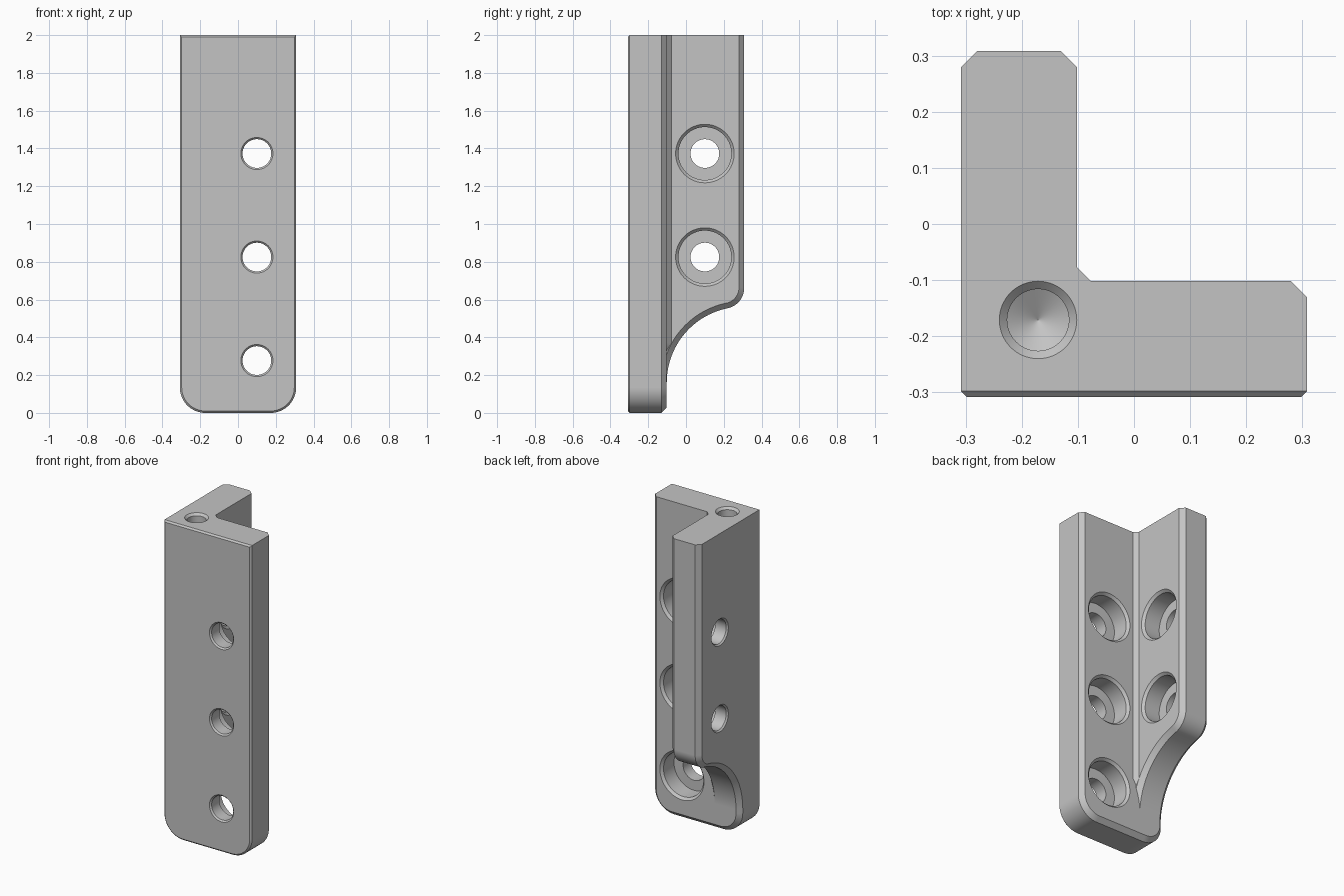
import bpy, bmesh, math
from mathutils import Matrix, Vector

cube = bpy.data.objects.get("Cube")
if cube:
    bpy.data.objects.remove(cube, do_unlink=True)

W = 0.308        # half width of the bracket
IN = -0.102      # inner face of both walls
CH = 0.028       # large chamfer
TOP = 2.0

grey = bpy.data.materials.new("plain_grey")
grey.use_nodes = True
grey.diffuse_color = (0.55, 0.55, 0.55, 1)
grey.node_tree.nodes["Principled BSDF"].inputs["Base Color"].default_value = (0.55, 0.55, 0.55, 1)


def loft(name, rings):
    """Closed solid through rings of equal point count."""
    bm = bmesh.new()
    loops = [[bm.verts.new(p) for p in r] for r in rings]
    n = len(loops[0])
    for a, b in zip(loops, loops[1:]):
        for k in range(n):
            bm.faces.new((a[k], a[(k + 1) % n], b[(k + 1) % n], b[k]))
    bm.faces.new(loops[0])
    bm.faces.new(loops[-1])
    bmesh.ops.recalc_face_normals(bm, faces=bm.faces)
    me = bpy.data.meshes.new(name)
    bm.to_mesh(me)
    bm.free()
    me.materials.append(grey)
    ob = bpy.data.objects.new(name, me)
    bpy.context.collection.objects.link(ob)
    return ob


def lathe(name, profile, matrix, seg=64):
    """Turned cutter from (radius, depth) pairs along local z."""
    return loft(name, [[matrix @ Vector((r * math.cos(2 * math.pi * k / seg),
                                         r * math.sin(2 * math.pi * k / seg), t))
                        for k in range(seg)] for r, t in profile])


def arc(cx, cy, r, a0, a1, n):
    return [(cx + r * math.cos(math.radians(a0 + (a1 - a0) * k / n)),
             cy + r * math.sin(math.radians(a0 + (a1 - a0) * k / n))) for k in range(n + 1)]


def boolean(target, tool, operation):
    tool.hide_render = True
    mod = target.modifiers.new(operation.lower(), 'BOOLEAN')
    mod.operation, mod.solver, mod.object = operation, 'EXACT', tool
    bpy.context.view_layer.objects.active = target
    bpy.ops.object.modifier_apply(modifier=mod.name)
    bpy.data.objects.remove(tool, do_unlink=True)


# Front wall: rounded lower corners, small front chamfer, large back chamfer
def front_ring(y, inset, top):
    c, r = 0.135, 0.135 - inset
    pts = [(-W + inset, top)] + arc(-W + c, c, r, 180, 270, 16)
    pts += arc(W - c, c, r, 270, 360, 16) + [(W - inset, top)]
    return [(x, y, z) for x, z in pts]


bracket = loft("angle_bracket", [front_ring(-W, 0.01, TOP - 0.01), front_ring(-W + 0.01, 0, TOP),
                                 front_ring(IN - CH, 0, TOP), front_ring(IN, CH, TOP)])


# Side wall: S-curved lower edge sweeping into the front wall
def side_ring(x, inset):
    r, big = 0.11, 0.402
    cy, by = W - r, IN + big
    bz = 0.16
    cz = bz + math.sqrt((r + big) ** 2 - (by - cy) ** 2)
    a = math.degrees(math.atan2(bz - cz, by - cy))
    pts = [(-0.25, TOP), (W - inset, TOP)] + arc(cy, cz, r - inset, 0, a, 16)
    pts += arc(by, bz, big + inset, a + 180, 180, 32)[1:] + [(-0.25, bz)]
    return [(x, y, z) for y, z in pts]


side_wall = loft("side_wall", [side_ring(-W, CH), side_ring(-W + CH, 0),
                               side_ring(IN - CH, 0), side_ring(IN, CH)])
boolean(bracket, side_wall, 'UNION')

# Inner corner strip, tapering to a point at its lower end
corner = [(-0.115, -0.115, 0.29), (-0.072, -0.107, 0.373), (-0.107, -0.072, 0.367)]
strip = loft("corner_strip", [corner, [(x, y, TOP) for x, y, z in corner]])
boolean(bracket, strip, 'UNION')

# Counterbored screw holes in both walls
screw = [(0.095, -0.01), (0.076, 0.009), (0.076, 0.086),
         (0.14, 0.086), (0.14, 0.191), (0.165, 0.216)]
along_y = Matrix.Rotation(-math.pi / 2, 4, 'X')
along_x = Matrix.Rotation(math.pi / 2, 4, 'Y')
for z in (0.277, 0.825, 1.373):
    boolean(bracket, lathe("front_hole_cutter", screw,
                           Matrix.Translation((0.1, -W, z)) @ along_y), 'DIFFERENCE')
    if z > 0.5:
        boolean(bracket, lathe("side_hole_cutter", screw,
                               Matrix.Translation((-W, 0.1, z)) @ along_x), 'DIFFERENCE')

# Blind drilled hole in the top, with a conical bottom
drill = [(0.079, -0.01), (0.055, 0.014), (0.055, 0.30), (0.0005, 0.333)]
boolean(bracket, lathe("top_hole_cutter", drill, Matrix.Translation((-0.171, -0.171, TOP))
                       @ Matrix.Rotation(math.pi, 4, 'X')), 'DIFFERENCE')

# Smooth curves, crisp edges
bpy.ops.object.select_all(action='DESELECT')
bracket.select_set(True)
bpy.context.view_layer.objects.active = bracket
bpy.ops.object.shade_smooth_by_angle(angle=math.radians(25))
weighted = bracket.modifiers.new("weighted_normals", 'WEIGHTED_NORMAL')
weighted.keep_sharp = True
